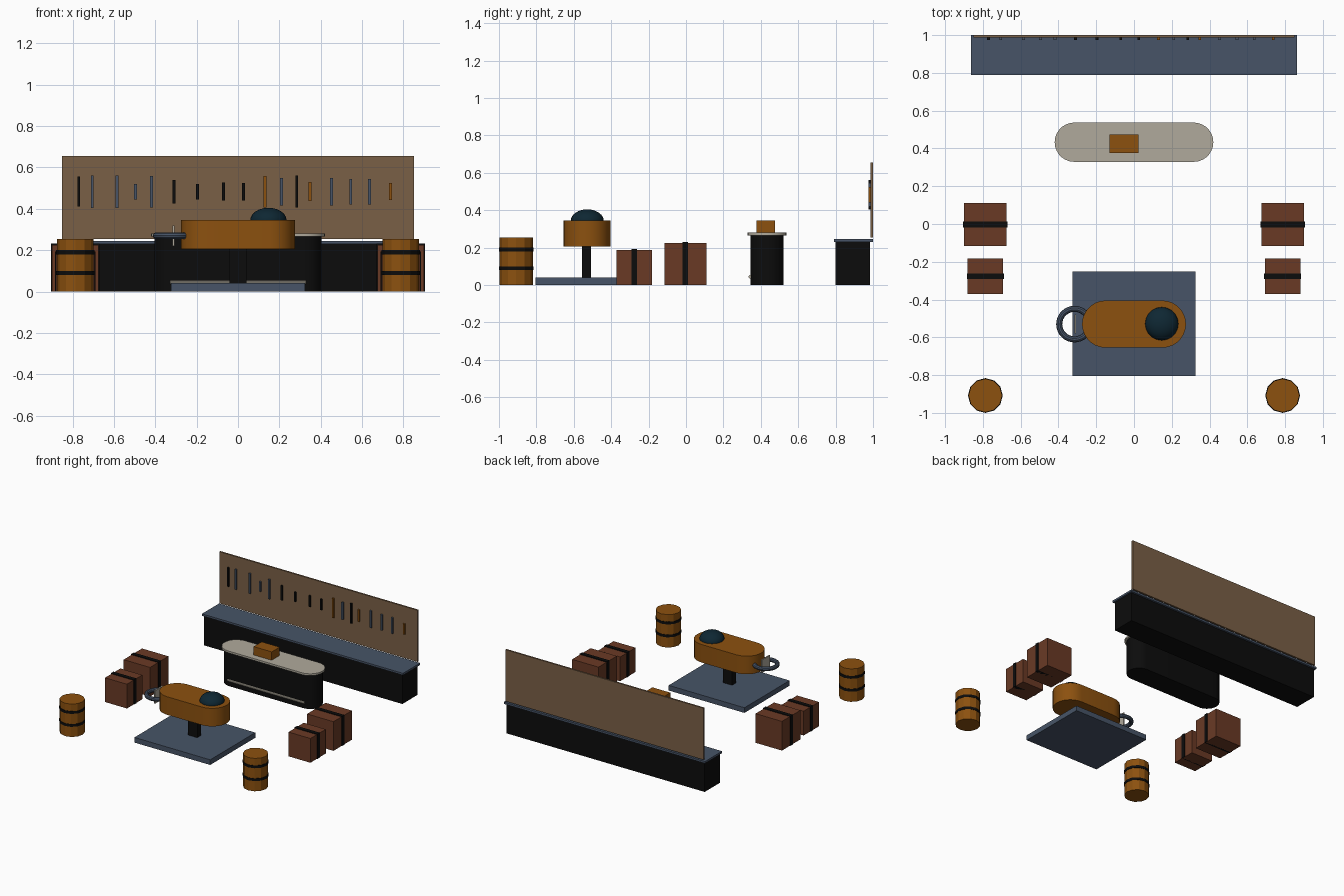
import bpy, bmesh, math
from mathutils import Matrix, Vector

cube = bpy.data.objects.get("Cube")
if cube:
    bpy.data.objects.remove(cube, do_unlink=True)


def material(name, hex_code):
    m = bpy.data.materials.new(name)
    rgb = [int(hex_code[i:i + 2], 16) / 255 for i in (0, 2, 4)]
    lin = [c / 12.92 if c < 0.04 else ((c + 0.055) / 1.055) ** 2.4 for c in rgb]
    m.use_nodes = True
    m.diffuse_color = (*lin, 1)
    m.node_tree.nodes["Principled BSDF"].inputs["Base Color"].default_value = (*lin, 1)
    return m


SLATE = material("slate metal", "475467")
BLACK = material("black iron", "0c0c0c")
AMBER = material("amber wood", "8c510f")
CREAM = material("cream stone", "b0aa9c")
BROWN = material("crate brown", "6a3a25")
TAN = material("board tan", "7a6046")
TEAL = material("dark teal glass", "0e2733")


def finish(name, bm, mat, smooth=False):
    bmesh.ops.recalc_face_normals(bm, faces=bm.faces)
    mesh = bpy.data.meshes.new(name)
    bm.to_mesh(mesh)
    bm.free()
    mesh.materials.append(mat)
    ob = bpy.data.objects.new(name, mesh)
    bpy.context.collection.objects.link(ob)
    if smooth:
        bpy.ops.object.select_all(action='DESELECT')
        ob.select_set(True)
        bpy.context.view_layer.objects.active = ob
        bpy.ops.object.shade_smooth_by_angle(angle=math.radians(35))
    return ob


def box(name, mat, x, y, z):
    """Box from (low, high) ranges on each axis."""
    bm = bmesh.new()
    size = [b - a for a, b in (x, y, z)]
    mid = Vector([(a + b) / 2 for a, b in (x, y, z)])
    bmesh.ops.create_cube(bm, size=1, matrix=Matrix.Translation(mid) @ Matrix.Diagonal((*size, 1)))
    return finish(name, bm, mat)


def cylinder(name, mat, centre, radius, depth, sides, turn=None, smooth=False):
    bm = bmesh.new()
    place = Matrix.Translation(centre) @ (turn or Matrix())
    bmesh.ops.create_cone(bm, cap_ends=True, segments=sides, radius1=radius,
                          radius2=radius, depth=depth, matrix=place)
    return finish(name, bm, mat, smooth)


def capsule_slab(name, mat, half_length, radius, y, z, steps=14):
    """Upright extrusion of an outline with two round ends."""
    bm = bmesh.new()
    verts = []
    for side in (1, -1):
        for i in range(steps + 1):
            a = math.pi * (i / steps - 0.5)
            verts.append(bm.verts.new((side * (half_length - radius + radius * math.cos(a)),
                                       y + side * radius * math.sin(a), z[0])))
    base = bm.faces.new(verts)
    top = bmesh.ops.extrude_face_region(bm, geom=[base])["geom"]
    bmesh.ops.translate(bm, verts=[v for v in top if isinstance(v, bmesh.types.BMVert)],
                        vec=(0, 0, z[1] - z[0]))
    return finish(name, bm, mat, True)


def ring(name, mat, centre, major, minor, around=32, across=10):
    bm = bmesh.new()
    rows = []
    for i in range(around):
        turn = Matrix.Rotation(math.tau * i / around, 3, 'Z')
        rows.append([bm.verts.new(Vector(centre) + turn @ Vector(
            (major + minor * math.cos(math.tau * j / across), 0,
             minor * math.sin(math.tau * j / across)))) for j in range(across)])
    for i in range(around):
        a, b = rows[i], rows[(i + 1) % around]
        for j in range(across):
            k = (j + 1) % across
            bm.faces.new((a[j], b[j], b[k], a[k]))
    return finish(name, bm, mat, True)


# Back workbench and tool board
box("bench_body", BLACK, (-0.85, 0.85), (0.80, 0.985), (0, 0.23))
box("bench_top", SLATE, (-0.863, 0.863), (0.79, 1.0), (0.23, 0.245))
box("tool_board", TAN, (-0.85, 0.85), (0.987, 1.0), (0.255, 0.655))

# Hanging tools: position, half length, colour
tools = [(-0.77, 0.073, BLACK), (-0.705, 0.078, SLATE), (-0.585, 0.078, SLATE),
         (-0.495, 0.038, SLATE), (-0.418, 0.076, SLATE), (-0.31, 0.057, BLACK),
         (-0.196, 0.037, BLACK), (-0.07, 0.043, BLACK), (0.026, 0.042, BLACK),
         (0.13, 0.076, AMBER), (0.21, 0.066, SLATE), (0.284, 0.077, BLACK),
         (0.348, 0.046, AMBER), (0.453, 0.066, SLATE), (0.545, 0.061, SLATE),
         (0.636, 0.062, SLATE), (0.738, 0.041, AMBER)]
for i, (x, half, mat) in enumerate(tools):
    box(f"hanging_tool_{i + 1}", mat, (x - 0.007, x + 0.007), (0.975, 0.988),
        (0.483 - half, 0.483 + half))

# Counter with foot rail and box on top
capsule_slab("counter_body", BLACK, 0.405, 0.088, 0.433, (0, 0.265))
capsule_slab("counter_top", CREAM, 0.42, 0.104, 0.433, (0.265, 0.28))
cylinder("foot_rail", CREAM, (0, 0.343, 0.045), 0.009, 0.66, 10,
         Matrix.Rotation(math.pi / 2, 4, 'Y'), True)
box("counter_box", AMBER, (-0.13, 0.025), (0.377, 0.475), (0.28, 0.345))

# Pedestal machine on its platform
box("platform", SLATE, (-0.325, 0.325), (-0.805, -0.252), (0, 0.04))
box("pedestal", BLACK, (-0.04, 0.04), (-0.556, -0.508), (0.04, 0.21))
capsule_slab("machine_body", AMBER, 0.275, 0.125, -0.53, (0.205, 0.345))
bm = bmesh.new()
bmesh.ops.create_uvsphere(bm, u_segments=20, v_segments=12, radius=0.088,
                          matrix=Matrix.Translation((0.147, -0.528, 0.345))
                          @ Matrix.Diagonal((1, 1, 0.68, 1)))
finish("glass_dome", bm, TEAL, True)
ring("side_ring", SLATE, (-0.315, -0.53, 0.27), 0.081, 0.016)
box("side_plate", CREAM, (-0.316, -0.306), (-0.58, -0.48), (0.22, 0.32))

# Crates and barrels on both sides
for side, s in (("right", -1), ("left", 1)):
    cx = s * 0.787
    for label, y, half in (("large", -0.003, 0.113), ("small", -0.277, 0.094)):
        wide = half + 0.004
        box(f"{label}_crate_{side}", BROWN, (cx - half, cx + half), (y - half, y + half),
            (0, 2 * half))
        box(f"{label}_crate_strap_{side}", BLACK, (cx - wide, cx + wide),
            (y - 0.015, y + 0.015), (0, 2 * half + 0.005))
    cylinder(f"barrel_{side}", AMBER, (cx, -0.908, 0.1275), 0.089, 0.255, 12)
    for i, z in enumerate((0.09, 0.19)):
        cylinder(f"barrel_hoop_{side}_{i + 1}", BLACK, (cx, -0.908, z), 0.092, 0.02, 12)
